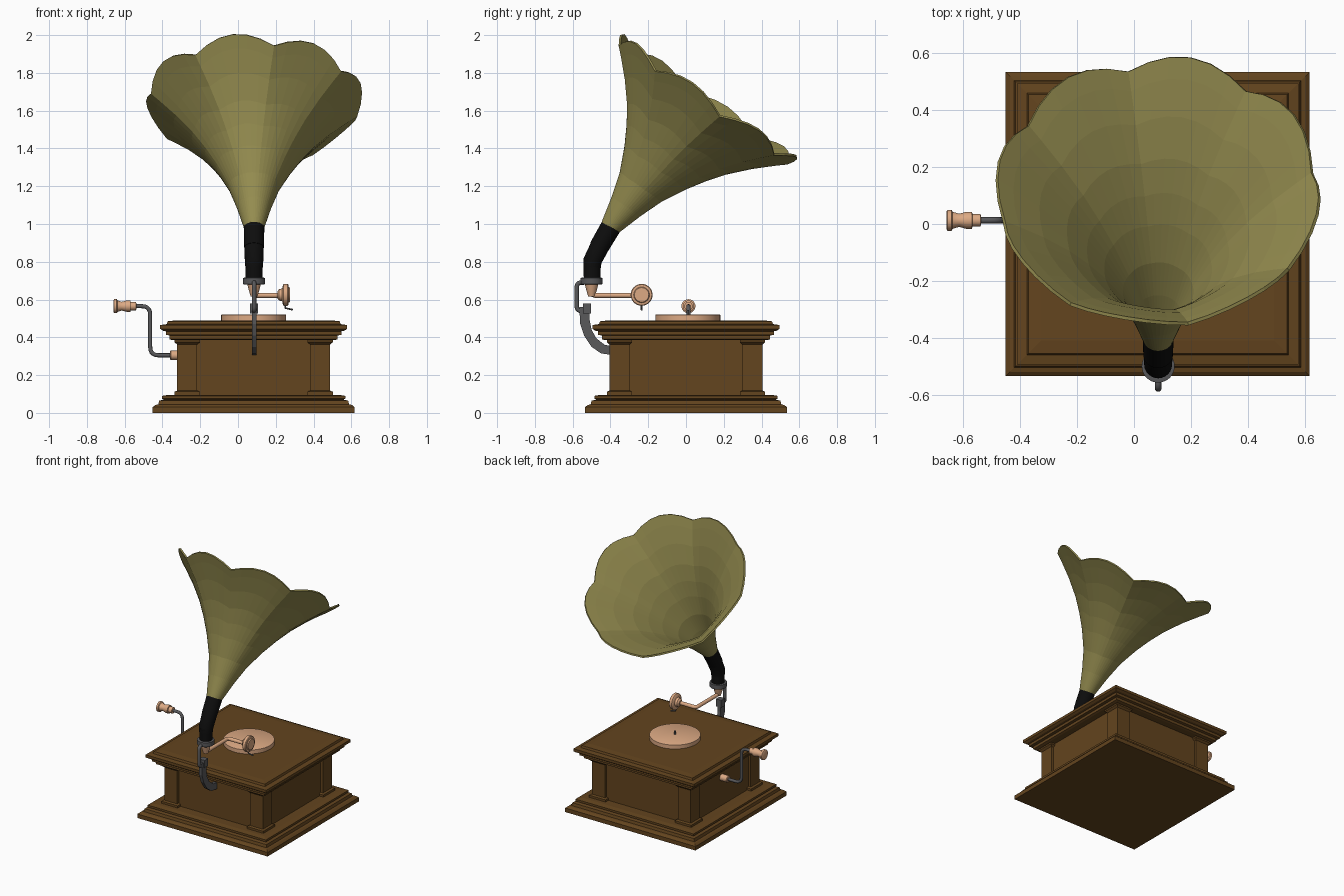
import bpy, bmesh
from math import sin, cos, pi, radians
from mathutils import Vector

if "Cube" in bpy.data.objects:
    bpy.data.objects.remove(bpy.data.objects["Cube"])

CX = 0.083  # cabinet centre in x


def material(name, rgb):
    m = bpy.data.materials.new(name)
    m.diffuse_color = (*rgb, 1)
    m.use_nodes = True
    m.node_tree.nodes["Principled BSDF"].inputs["Base Color"].default_value = m.diffuse_color
    return m


WOOD = material("wood", (0.125, 0.058, 0.013))
BRASS = material("horn_brass", (0.30, 0.265, 0.08))
COPPER = material("copper", (0.72, 0.40, 0.23))
BLACK = material("black_rubber", (0.004, 0.004, 0.004))
STEEL = material("dark_steel", (0.10, 0.10, 0.105))


def finish(bm, name, mat, smooth=False):
    bmesh.ops.recalc_face_normals(bm, faces=bm.faces)
    me = bpy.data.meshes.new(name)
    bm.to_mesh(me)
    bm.free()
    ob = bpy.data.objects.new(name, me)
    bpy.context.collection.objects.link(ob)
    me.materials.append(mat)
    if smooth:
        bpy.ops.object.select_all(action='DESELECT')
        bpy.context.view_layer.objects.active = ob
        ob.select_set(True)
        bpy.ops.object.shade_smooth_by_angle(angle=radians(35))
    return ob


def skin(name, rings, mat, caps=True, smooth=False):
    """Bridge rings of points into one surface."""
    bm = bmesh.new()
    loops = [[bm.verts.new(p) for p in ring] for ring in rings]
    n = len(loops[0])
    for a, b in zip(loops, loops[1:]):
        for i in range(n):
            j = (i + 1) % n
            bm.faces.new((a[i], a[j], b[j], b[i]))
    if caps:
        bm.faces.new(loops[0])
        bm.faces.new(loops[-1])
    return finish(bm, name, mat, smooth)


def square(name, profile, mat, cx=CX, cy=0.0):
    """Square moulding from (half width, z) pairs."""
    corners = ((-1, -1), (1, -1), (1, 1), (-1, 1))
    return skin(name, [[(cx + sx * h, cy + sy * h, z) for sx, sy in corners]
                       for h, z in profile], mat)


def lathe(name, origin, axis, profile, mat, n=32):
    """Turned part from (distance along axis, radius) pairs."""
    q = Vector((0, 0, 1)).rotation_difference(Vector(axis))
    o = Vector(origin)
    return skin(name, [[o + q @ Vector((r * cos(2 * pi * k / n), r * sin(2 * pi * k / n), d))
                        for k in range(n)] for d, r in profile], mat, smooth=True)


def rounded(points, r, n=5):
    """Polyline with its corners rounded."""
    p = [Vector(v) for v in points]
    out = [p[0]]
    for a, b, c in zip(p, p[1:], p[2:]):
        s, e = b + (a - b).normalized() * r, b + (c - b).normalized() * r
        for i in range(n + 1):
            t = i / n
            out.append(s * (1 - t) ** 2 + b * 2 * t * (1 - t) + e * t * t)
    return out + [p[-1]]


def tube(name, path, radii, mat, n=16):
    path = [Vector(p) for p in path]
    if not isinstance(radii, (list, tuple)):
        radii = [radii] * len(path)
    rings, q, prev = [], None, None
    for i, p in enumerate(path):
        fwd = (path[min(i + 1, len(path) - 1)] - p).normalized()
        back = (p - path[max(i - 1, 0)]).normalized()
        t = (fwd + back).normalized()
        q = Vector((0, 0, 1)).rotation_difference(t) if q is None else prev.rotation_difference(t) @ q
        prev = t
        rings.append([p + q @ Vector((radii[i] * cos(2 * pi * k / n), radii[i] * sin(2 * pi * k / n), 0))
                      for k in range(n)])
    return skin(name, rings, mat, smooth=True)


def plate(name, outline, x, thick, mat):
    """Outline in (y, z) extruded along x."""
    return skin(name, [[(x + s * thick / 2, y, z) for y, z in outline] for s in (-1, 1)], mat)


# Cabinet: stepped plinth, panelled body, stepped lid
square("plinth", [(.535, 0), (.535, .03), (.52, .042), (.505, .045), (.50, .065), (.475, .07),
                  (.485, .075), (.485, .09), (.45, .096)], WOOD)
square("cabinet_body", [(.385, .09), (.385, .39)], WOOD)
square("lid", [(.43, .385), (.445, .39), (.445, .41), (.465, .413), (.465, .432), (.48, .435),
               (.495, .445), (.495, .465), (.46, .47), (.455, .485), (.41, .49)], WOOD)

# Corner pilasters with foot and capital
for sx in (-1, 1):
    for sy in (-1, 1):
        square("corner_pilaster", [(.067, .09), (.067, .112), (.053, .118), (.053, .362),
                                   (.06, .368), (.067, .374), (.067, .392)],
               WOOD, CX + sx * .352, sy * .352)

# Turntable
lathe("turntable", (CX, .01, .485), (0, 0, 1), [(0, .172), (.034, .172), (.036, .168)], COPPER, 48)
lathe("spindle", (CX, .01, .515), (0, 0, 1), [(0, .007), (.03, .006)], STEEL, 12)

# Winding crank
CY = .013
lathe("crank_collar", (-.36, CY, .305), (1, 0, 0), [(0, .02), (.004, .024), (.065, .024)], COPPER, 24)
tube("crank_rod", rounded([(-.34, CY, .305), (-.465, CY, .305), (-.465, CY, .565), (-.56, CY, .565)], .045),
     .011, STEEL, 12)
lathe("crank_handle", (-.66, CY, .565), (1, 0, 0),
      [(0, .03), (.004, .037), (.018, .037), (.022, .03), (.045, .023), (.07, .03), (.09, .03),
       (.092, .022), (.12, .022), (.122, .015)], COPPER, 24)

# Bracket holding the horn behind the turntable
HX = .085
plate("bracket_arm", [(-.565, .56), (-.56, .47), (-.54, .41), (-.50, .35), (-.45, .315), (-.38, .305),
                      (-.38, .352), (-.43, .36), (-.475, .395), (-.50, .44), (-.51, .49), (-.51, .56)][::1],
      HX, .024, STEEL)
tube("bracket_rod", rounded([(HX, -.54, .69), (HX, -.578, .69), (HX, -.578, .54), (HX, -.53, .54)], .025),
     .012, STEEL, 12)
plate("bracket_clamp", [(-.545, .525), (-.503, .525), (-.503, .58), (-.545, .58)], HX, .044, STEEL)
lathe("horn_collar", (HX, -.50, .68), (0, 0, 1), [(0, .054), (.003, .058), (.034, .058), (.036, .05)], STEEL)

# Tone arm and sound box
lathe("tone_arm_socket", (HX, -.50, .615), (0, 0, 1), [(0, .018), (.015, .022), (.035, .028), (.068, .036)], COPPER, 24)
tube("tone_arm", rounded([(HX, -.50, .65), (HX, -.50, .622), (HX, -.24, .622), (.235, -.24, .622)], .024),
     .0135, COPPER)
lathe("sound_box", (.208, -.235, .625), (1, 0, 0),
      [(0, .018), (.01, .03), (.026, .034), (.03, .053), (.034, .058), (.054, .058), (.058, .054),
       (.06, .042), (.066, .038), (.066, .005)], COPPER)
tube("needle", [(.25, -.235, .575), (.25, -.235, .555), (.29, -.235, .546)], .005, STEEL, 8)

# Black elbow with overlapping sleeves
lathe("elbow_lower", (HX, -.497, .705), (0, 0, 1), [(0, .044), (.10, .046)], BLACK, 24)
tube("elbow_bend", [(HX, -.497, .77), (HX, -.495, .805), (HX, -.455, .885), (HX, -.44, .91)],
     [.046, .049, .051, .049], BLACK, 24)
tube("elbow_upper", [(HX, -.462, .875), (HX, -.39, .998)], [.052, .055], BLACK, 24)

# Fluted horn: eight scallops growing towards the mouth
origin = Vector((HX, -.39, .998))
axis = Vector((0, .575, .818))
side = Vector((1, 0, 0))
up = Vector((0, .818, -.575))
profile = [(-.02, .047), (.0, .053), (.12, .086), (.25, .13), (.38, .195), (.48, .255), (.58, .325),
           (.69, .42), (.78, .51), (.83, .563)]
N = 48
rings = []
for s, r in profile:
    w = max(s / .83, 0) ** 2.5
    ring = []
    for k in range(N):
        a = radians(11) + 2 * pi * k / N
        f = abs(sin(4 * (a - radians(11)))) - .55
        rr = r * (1 + .035 * f * w)
        ring.append(origin + axis * (s + .06 * f * w) + up * (.036 * s + rr * sin(a)) + side * rr * cos(a))
    rings.append(ring)
horn = skin("horn", rings, BRASS, caps=False)
mod = horn.modifiers.new("thickness", 'SOLIDIFY')
mod.thickness = .012
mod.offset = 0
